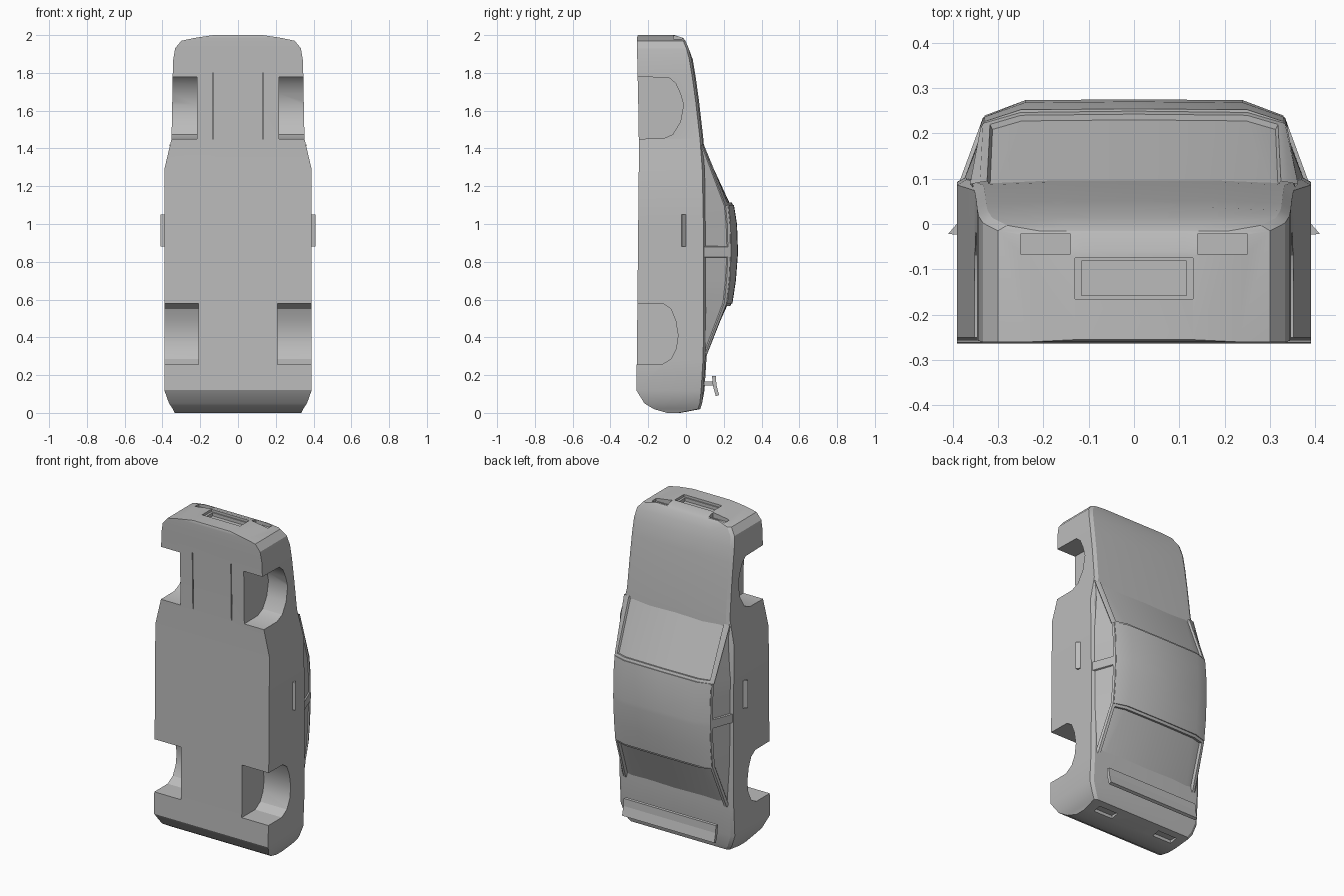
import bpy, bmesh, math

old = bpy.data.objects.get("Cube")
if old:
    bpy.data.objects.remove(old, do_unlink=True)

paint = bpy.data.materials.new("plain_grey")
paint.use_nodes = True
GREY = (0.5, 0.5, 0.5, 1)
paint.diffuse_color = GREY
paint.node_tree.nodes["Principled BSDF"].inputs["Base Color"].default_value = GREY


def finish(name, bm):
    bmesh.ops.recalc_face_normals(bm, faces=bm.faces)
    mesh = bpy.data.meshes.new(name)
    bm.to_mesh(mesh)
    bm.free()
    mesh.materials.append(paint)
    ob = bpy.data.objects.new(name, mesh)
    bpy.context.collection.objects.link(ob)
    return ob


def smooth(ob, degrees):
    bpy.ops.object.select_all(action='DESELECT')
    ob.select_set(True)
    bpy.context.view_layer.objects.active = ob
    bpy.ops.object.shade_smooth_by_angle(angle=math.radians(degrees))


def prism(name, pts, axis, a, b):
    """Extrude a (y, z) outline along x, or an (x, y) outline along z."""
    bm = bmesh.new()
    place = (lambda p, t: (t, *p)) if axis == 'x' else (lambda p, t: (*p, t))
    ends = [[bm.verts.new(place(p, t)) for p in pts] for t in (a, b)]
    for ring in ends:
        bm.faces.new(ring)
    for i in range(len(pts)):
        j = (i + 1) % len(pts)
        bm.faces.new((ends[0][i], ends[0][j], ends[1][j], ends[1][i]))
    return finish(name, bm)


def box(name, x0, x1, y0, y1, z0, z1):
    return prism(name, [(x0, y0), (x1, y0), (x1, y1), (x0, y1)], 'z', z0, z1)


def loft(rings, closed):
    """Skin across stacked rings of points."""
    bm = bmesh.new()
    rows = [[bm.verts.new(p) for p in ring] for ring in rings]
    n = len(rows[0])
    for r, s in zip(rows, rows[1:]):
        for i in range(n if closed else n - 1):
            j = (i + 1) % n
            bm.faces.new((r[i], r[j], s[j], s[i]))
    if closed:
        bm.faces.new(rows[0])
        bm.faces.new(rows[-1])
    return bm


def mirrored(half, z):
    """Half outline from the outer edge to the middle, completed on the other side."""
    other = [(-x, y) for x, y in reversed(half) if x > 0]
    return [(x, y, z) for x, y in half + other]


def cut(target, cutter):
    cutter.hide_render = True
    bpy.context.view_layer.objects.active = target
    mod = target.modifiers.new("cut", 'BOOLEAN')
    mod.operation = 'DIFFERENCE'
    mod.solver = 'EXACT'
    mod.object = cutter
    bpy.ops.object.modifier_apply(modifier=mod.name)
    bpy.data.objects.remove(cutter, do_unlink=True)


# Lower body: height, half width, floor, deck
body_rows = [
    (0.00, .335, -.10, -.03), (.02, .345, -.17, .075), (.05, .365, -.22, .085),
    (.12, .39, -.263, .092), (.30, .39, -.26, .103), (.60, .39, -.257, .105),
    (1.0, .39, -.253, .104), (1.29, .39, -.25, .098), (1.45, .352, -.25, .086),
    (1.65, .348, -.253, .063), (1.78, .346, -.256, .045), (1.87, .343, -.258, .03),
    (1.93, .333, -.26, .014), (1.97, .30, -.26, -.003), (1.985, .23, -.26, -.015),
    (2.0, .13, -.255, -.06)]
rings = []
for z, w, floor, deck in body_rows:
    crown = .006 if .1 < z < 1.9 else 0
    rings.append(mirrored([(w, floor), (w, deck - .012), (w - .02, deck),
                           (w * .5, deck + crown), (0, deck + crown)], z))
body = finish("body", loft(rings, True))

# Wheel arches and floor slits
front_arch = [(-.4, 1.45), (-.12, 1.452), (-.07, 1.475), (-.03, 1.54), (-.013, 1.63),
              (-.03, 1.69), (-.055, 1.745), (-.09, 1.775), (-.4, 1.782)]
rear_arch = [(-.4, .255), (-.13, .255), (-.08, .285), (-.052, .34), (-.042, .41),
             (-.055, .49), (-.08, .55), (-.12, .577), (-.4, .58)]
for s in (-1, 1):
    cut(body, prism("arch_cutter", front_arch, 'x', s * .218, s * .6))
    cut(body, prism("arch_cutter", rear_arch, 'x', s * .208, s * .6))
    cut(body, box("slit_cutter", s * .129, s * .134, -.4, -.22, 1.45, 1.8))

# Lamp and grille recesses
for s in (-1, 1):
    cut(body, box("headlamp_cutter", s * .14, s * .25, -.066, -.022, 1.965, 2.1))
    cut(body, box("tail_lamp_cutter", s * .15, s * .28, -.015, .035, -.1, .022))
cut(body, box("grille_cutter", -.13, .13, -.165, -.075, 1.985, 2.1))
cut(body, box("grille_inner_cutter", -.116, .116, -.158, -.082, 1.965, 2.1))
smooth(body, 28)

# Cabin: height, base half width, shoulder half width and level, roof half width and level
cabin_rows = [
    (.30, .372, .352, .106, .30, .112), (.58, .387, .333, .215, .25, .238),
    (.70, .387, .333, .228, .24, .256), (.84, .387, .333, .235, .24, .267),
    (.865, .387, .333, .235, .24, .267), (1.0, .387, .333, .232, .24, .262),
    (1.10, .387, .333, .222, .25, .246), (1.42, .36, .34, .092, .30, .098)]
rings = [mirrored([(wb, .088), (ws, ys), (wr, yr), (0, yr + .003)], z)
         for z, wb, ws, ys, wr, yr in cabin_rows]
bm = loft(rings, False)
bmesh.ops.recalc_face_normals(bm, faces=bm.faces)
if sum(f.normal.y for f in bm.faces) < 0:
    bmesh.ops.reverse_faces(bm, faces=bm.faces)


def glass(test, rim, depth):
    """Inset one recessed pane over the faces that pass the test."""
    faces = [f for f in bm.faces if test(f.calc_center_median())]
    bmesh.ops.inset_region(bm, faces=faces, thickness=rim, use_even_offset=True)
    bmesh.ops.inset_region(bm, faces=faces, thickness=.004, depth=-depth)


panes = [list(bm.faces)]
for s in (-1, 1):
    glass(lambda c: s * c.x > .338 and c.z < .84, .014, .008)
    glass(lambda c: s * c.x > .338 and c.z > .865, .014, .008)
glass(lambda c: abs(c.x) < .32 and c.z > 1.12, .016, .012)
glass(lambda c: abs(c.x) < .32 and c.z < .56, .016, .016)
cabin = finish("cabin", bm)
smooth(cabin, 24)

# Roof panel standing slightly proud of the window frames
roof_rows = [r for r in cabin_rows if .5 < r[0] < 1.2]
rings = [mirrored([(ws - .005, ys - .01), (ws - .003, ys + .004), (wr, yr + .006),
                   (0, yr + .008)], z) for z, wb, ws, ys, wr, yr in roof_rows]
roof = finish("roof_panel", loft(rings, True))
smooth(roof, 24)

# Rear wing on two posts
prism("rear_wing", [(.138, .195), (.158, .195), (.161, .15), (.175, .095),
                    (.158, .088), (.142, .145)], 'x', -.315, .315)
for side, s in (("left", 1), ("right", -1)):
    box(side + "_wing_post", s * .22, s * .25, .08, .15, .145, .167)
    # Door handle wedge
    prism(side + "_door_handle",
          [(s * .38, 0), (s * .391, 0), (s * .41, -.022), (s * .38, -.024)], 'z', .88, 1.05)
